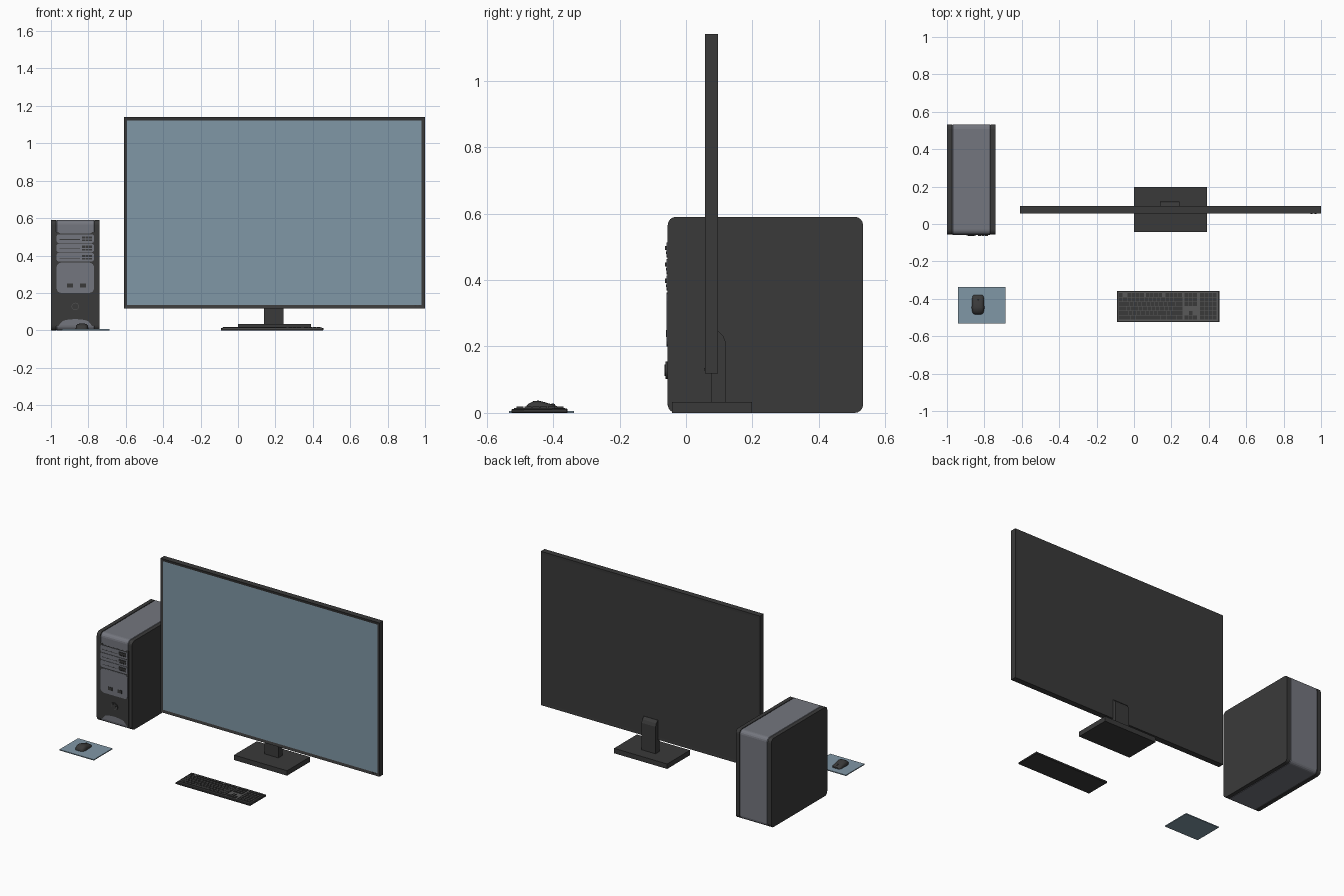
import bpy, bmesh, math

if "Cube" in bpy.data.objects:
    bpy.data.objects.remove(bpy.data.objects["Cube"])

def material(name, rgb):
    m = bpy.data.materials.new(name)
    m.diffuse_color = (*rgb, 1)
    m.use_nodes = True
    m.node_tree.nodes["Principled BSDF"].inputs["Base Color"].default_value = m.diffuse_color
    return m

DARK = material("charcoal plastic", (0.042, 0.042, 0.042))
KEYBED = material("keyboard grey", (0.10, 0.10, 0.10))
GREY = material("case grey", (0.175, 0.182, 0.21))
BLUE = material("screen blue", (0.216, 0.31, 0.38))

def finish(bm, name, mats, bevel=0, segments=1):
    bmesh.ops.recalc_face_normals(bm, faces=bm.faces)
    me = bpy.data.meshes.new(name)
    bm.to_mesh(me)
    bm.free()
    ob = bpy.data.objects.new(name, me)
    bpy.context.collection.objects.link(ob)
    for m in mats:
        me.materials.append(m)
    if bevel:
        mod = ob.modifiers.new("bevel", 'BEVEL')
        mod.width, mod.segments, mod.limit_method = bevel, segments, 'ANGLE'
    return ob

def add_box(bm, x0, x1, y0, y1, z0, z1):
    r = bmesh.ops.create_cube(bm, size=1)
    for v in r["verts"]:
        v.co.x = x1 if v.co.x > 0 else x0
        v.co.y = y1 if v.co.y > 0 else y0
        v.co.z = z1 if v.co.z > 0 else z0

def box(name, dims, mat, bevel=0, segments=1):
    bm = bmesh.new()
    add_box(bm, *dims)
    return finish(bm, name, [mat], bevel, segments)

def extrude(name, pts, axis, lo, hi, mat, bevel=0):
    """Extrude a 2D profile along x (points are y,z) or y (points are x,z)."""
    put = (lambda p, t: (t, p[0], p[1])) if axis == 'x' else (lambda p, t: (p[0], t, p[1]))
    bm = bmesh.new()
    a = [bm.verts.new(put(p, lo)) for p in pts]
    b = [bm.verts.new(put(p, hi)) for p in pts]
    bm.faces.new(a)
    bm.faces.new(b)
    for i in range(len(pts)):
        j = (i + 1) % len(pts)
        bm.faces.new((a[i], a[j], b[j], b[i]))
    return finish(bm, name, [mat], bevel)

def rounded(a0, a1, b0, b1, r, n=4):
    pts = []
    for k, (ca, cb) in enumerate(((a1 - r, b1 - r), (a0 + r, b1 - r), (a0 + r, b0 + r), (a1 - r, b0 + r))):
        for i in range(n + 1):
            t = math.pi / 2 * (k + i / n)
            pts.append((ca + r * math.cos(t), cb + r * math.sin(t)))
    return pts

def disc(name, x, z, r, y0, y1, mat, n=24):
    pts = [(x + r * math.cos(2 * math.pi * i / n), z + r * math.sin(2 * math.pi * i / n)) for i in range(n)]
    return extrude(name, pts, 'y', y0, y1, mat)

# monitor panel: inset screen in front, shallow inset on the back
bm = bmesh.new()
add_box(bm, -0.61, 1.0, 0.057, 0.096, 0.118, 1.14)
bm.normal_update()
for f in [f for f in bm.faces if abs(f.normal.y) > 0.9]:
    front = f.normal.y < 0
    bmesh.ops.inset_individual(bm, faces=[f], thickness=0.025)
    for v in f.verts:
        v.co.y += 0.004 if front else -0.001
    f.material_index = 1 if front else 0
finish(bm, "monitor_panel", [DARK, BLUE])
for i, x in enumerate((0.945, 0.965)):
    box(f"monitor_button_{i}", (x, x + 0.01, 0.0545, 0.058, 0.127, 0.135), DARK)

# monitor stand
box("stand_base", (0, 0.39, -0.042, 0.198, 0, 0.033), DARK)
extrude("stand_neck", [(0.077, 0.03), (0.12, 0.03), (0.12, 0.212), (0.112, 0.232), (0.096, 0.247), (0.077, 0.247)],
        'x', 0.14, 0.243, DARK)

# computer tower: grey core between dark side panels
CX, F = -0.87, -0.055
extrude("tower_core", rounded(F, 0.533, 0, 0.59, 0.025), 'x', CX - 0.107, CX + 0.107, GREY, 0.008)
for side, name in ((-1, "left"), (1, "right")):
    x = sorted((CX + side * 0.13, CX + side * 0.104))
    extrude(f"tower_{name}_panel", rounded(F, 0.533, 0, 0.59, 0.025), 'x', *x, DARK)

# tower front: dark fascia arched over the grey foot, dark lip beside the brow
fascia = [(CX - 0.106, 0.525), (CX - 0.106, 0.022), (CX - 0.092, 0.022)]
fascia += [(CX - 0.075 * math.cos(t * math.pi / 8), 0.042 + 0.018 * math.sin(t * math.pi / 8)) for t in range(9)]
fascia += [(CX + 0.092, 0.022), (CX + 0.106, 0.022), (CX + 0.106, 0.525),
           (CX + 0.09, 0.525), (CX + 0.08, 0.517), (CX - 0.08, 0.517), (CX - 0.09, 0.525)]
extrude("tower_fascia", fascia, 'y', F - 0.001, F + 0.02, DARK)

# drive bays with buttons
for i, z in enumerate((0.490, 0.440, 0.391)):
    extrude(f"drive_bay_{i}", rounded(CX - 0.1, CX + 0.1, z - 0.023, z + 0.023, 0.012), 'y', F - 0.003, F + 0.01, GREY)
    box(f"drive_slot_{i}", (CX - 0.085, CX + 0.025, F - 0.0035, F, z - 0.006, z - 0.003), DARK)
    for k in range(3):
        x = CX + 0.037 + k * 0.018
        box(f"drive_button_{i}_{k}", (x, x + 0.016, F - 0.008, F, z, z + 0.013), DARK)
        if k < 3:
            box(f"drive_vent_{i}_{k}", (x, x + 0.016, F - 0.0045, F, z - 0.012, z - 0.004), DARK)

# port panel with two sockets
extrude("port_panel", rounded(CX - 0.1, CX + 0.1, 0.2, 0.362, 0.025), 'y', F - 0.003, F + 0.01, GREY)
for i, x in enumerate((CX - 0.045, CX + 0.025)):
    box(f"port_{i}", (x, x + 0.032, F - 0.0045, F, 0.228, 0.25), DARK)

# power button
disc("power_ring", CX, 0.128, 0.026, F - 0.006, F, DARK)
disc("power_rim", CX, 0.128, 0.0195, F - 0.0065, F, KEYBED)
disc("power_button", CX, 0.128, 0.017, F - 0.009, F, DARK)

# keyboard body and key bed
extrude("keyboard_body", [(-0.525, 0), (-0.357, 0), (-0.357, 0.013), (-0.525, 0.011)], 'x', -0.092, 0.457, DARK, 0.002)
box("keyboard_bed", (-0.084, 0.449, -0.518, -0.364, 0.005, 0.0145), KEYBED)

# keys: one mesh, laid out in blocks
bm = bmesh.new()
P, G = 0.0226, 0.0025
ROWS = [-0.418 - i * 0.0235 for i in range(5)]

def key(x, y, w=1, h=0.0235):
    add_box(bm, x + G / 2, x + w * P - G / 2, y - h + G, y, 0.01, 0.0185)

X0, X1, X2 = -0.082, 0.270, 0.352
for k in [0] + list(range(2, 6)) + list(range(6, 10)) + list(range(11, 15)):
    key(X0 + k * P + (0.008 if 6 <= k < 10 else 0), -0.368, 1)
LEFT = (1, 1.5, 1.75, 2.25)
COUNT = (12, 12, 11, 10)
for y, first, n in zip([-0.394] + ROWS[:3], LEFT, COUNT):
    key(X0, y, first)
    for k in range(n):
        key(X0 + (first + k) * P, y)
    key(X0 + (first + n) * P, y, 15.2 - first - n)
x = X0
for w in (1.5, 1.25, 1.25, 6, 1.25, 1.25, 1.25, 1.45):
    key(x, ROWS[3], w)
    x += w * P
for k in range(3):
    key(X1 + k * P, -0.368)
    key(X1 + k * P, -0.394)
    key(X1 + k * P, ROWS[0])
    key(X1 + k * P, ROWS[3])
key(X1 + P, ROWS[2])
for k in range(4):
    for y in [-0.368, -0.394] + ROWS[:4]:
        key(X2 + k * P, y)
finish(bm, "keyboard_keys", [DARK])

# mouse mat
box("mouse_mat", (-0.94, -0.687, -0.533, -0.337, 0, 0.006), BLUE)

# mouse: domed sections lofted along y (y, half width, top height)
MX = -0.834
SECT = [(-0.483, 0.019, 0.017), (-0.476, 0.028, 0.026), (-0.46, 0.033, 0.035), (-0.445, 0.034, 0.037),
        (-0.425, 0.032, 0.032), (-0.405, 0.032, 0.026), (-0.388, 0.030, 0.020), (-0.38, 0.023, 0.014)]
bm = bmesh.new()
rings = []
for y, w, h in SECT:
    ring = []
    for i in range(13):
        c, s = math.cos(math.pi * i / 12), math.sin(math.pi * i / 12)
        ring.append(bm.verts.new((MX + w * math.copysign(abs(c) ** 0.7, c), y, 0.006 + (h - 0.006) * s ** 0.7 if s > 1e-6 else 0.006)))
    rings.append(ring)
for a, b in zip(rings, rings[1:]):
    for i in range(13):
        j = (i + 1) % 13
        bm.faces.new((a[i], a[j], b[j], b[i]))
bm.faces.new(rings[0])
bm.faces.new(rings[-1])
mouse = finish(bm, "mouse_body", [DARK])
bpy.context.view_layer.objects.active = mouse
mouse.select_set(True)
bpy.ops.object.shade_smooth_by_angle(angle=math.radians(40))

# scroll wheel
n = 16
extrude("mouse_wheel", [(-0.401 + 0.009 * math.cos(2 * math.pi * i / n), 0.0195 + 0.009 * math.sin(2 * math.pi * i / n))
                        for i in range(n)], 'x', MX - 0.004, MX + 0.004, DARK)
